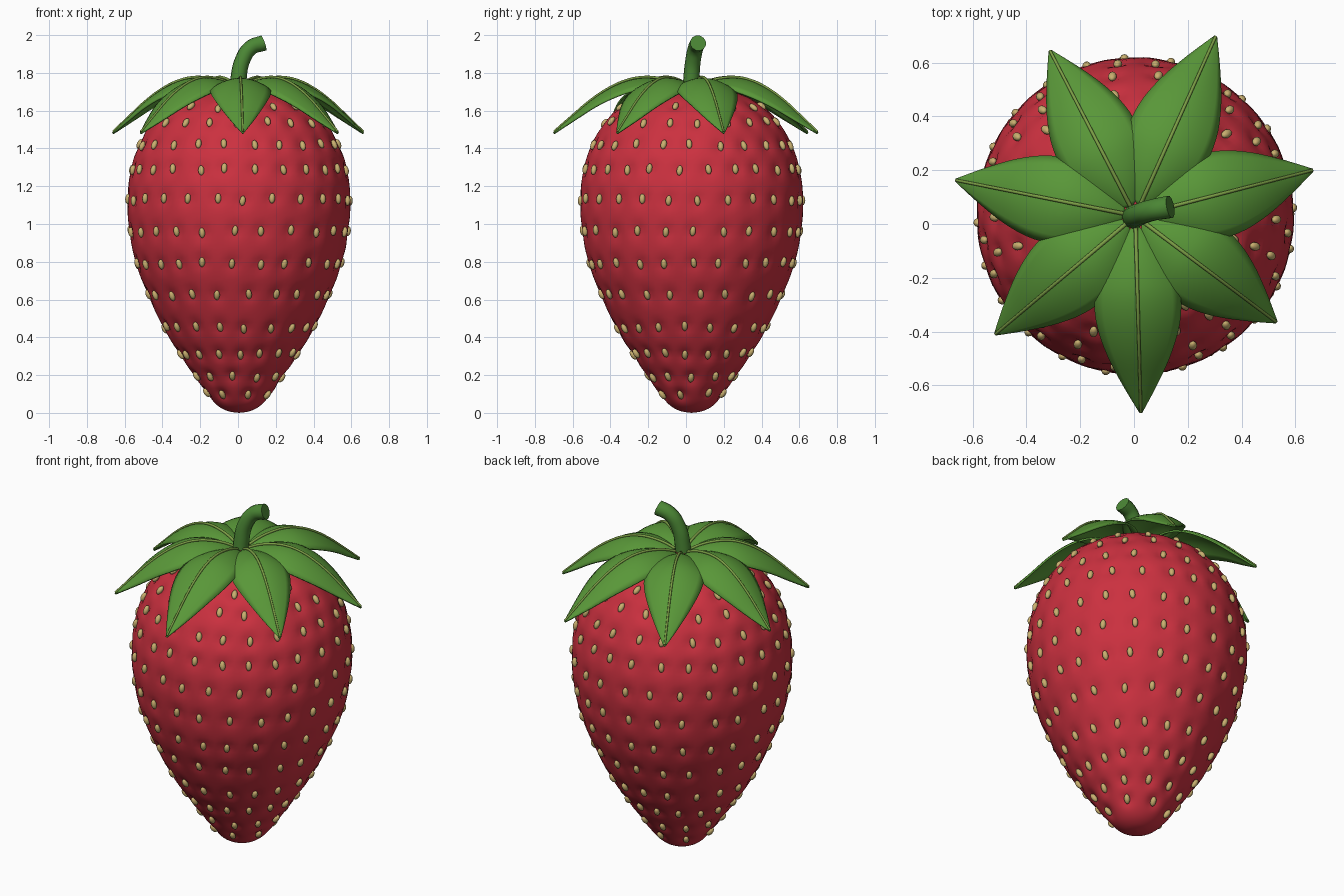
import bpy
import bmesh
import math
import random
from mathutils import Matrix, Vector, kdtree

random.seed(4)
if "Cube" in bpy.data.objects:
    bpy.data.objects.remove(bpy.data.objects["Cube"], do_unlink=True)

CENTRE = Vector((0.005, 0.03, 0))


def material(name, rgb):
    mat = bpy.data.materials.new(name)
    mat.use_nodes = True
    mat.diffuse_color = (*rgb, 1)
    mat.node_tree.nodes["Principled BSDF"].inputs["Base Color"].default_value = (*rgb, 1)
    return mat


red = material("berry red", (0.60, 0.03, 0.05))
tan = material("seed tan", (0.58, 0.43, 0.16))
leaf_green = material("leaf green", (0.10, 0.31, 0.04))
stem_green = material("stem green", (0.07, 0.24, 0.035))
rib_green = material("rib green", (0.20, 0.34, 0.06))


def sample(points, t):
    """Smooth curve through evenly weighted points, t from 0 to 1."""
    last = len(points) - 1
    i = min(int(t * last), last - 1)
    u = t * last - i
    p0, p1, p2, p3 = (Vector(points[max(0, min(last, i + k))]) for k in (-1, 0, 1, 2))
    return (p1 * 2 + (p2 - p0) * u + (p0 * 2 - p1 * 5 + p2 * 4 - p3) * u ** 2
            + (p1 * 3 - p0 - p2 * 3 + p3) * u ** 3) / 2


def add_object(name, bm, mat):
    bmesh.ops.recalc_face_normals(bm, faces=bm.faces)
    for face in bm.faces:
        face.smooth = True
    mesh = bpy.data.meshes.new(name)
    bm.to_mesh(mesh)
    bm.free()
    mesh.materials.append(mat)
    obj = bpy.data.objects.new(name, mesh)
    bpy.context.collection.objects.link(obj)
    return obj


def add_tube(name, points, radii, thickness, mat):
    curve = bpy.data.curves.new(name, "CURVE")
    curve.dimensions = "3D"
    curve.bevel_depth = thickness
    curve.bevel_resolution = 4
    curve.use_fill_caps = True
    spline = curve.splines.new("BEZIER")
    spline.bezier_points.add(len(points) - 1)
    for bp, co, radius in zip(spline.bezier_points, points, radii):
        bp.co = co
        bp.radius = radius
        bp.handle_left_type = bp.handle_right_type = "AUTO"
    curve.materials.append(mat)
    obj = bpy.data.objects.new(name, curve)
    bpy.context.collection.objects.link(obj)
    bpy.ops.object.select_all(action="DESELECT")
    obj.select_set(True)
    bpy.context.view_layer.objects.active = obj
    bpy.ops.object.convert(target="MESH")
    bpy.ops.object.shade_smooth_by_angle(angle=math.radians(40))


# Fruit outline: radius and height from bottom to top
outline = [(0, 0), (0.06, 0.01), (0.115, 0.04), (0.17, 0.1), (0.24, 0.2), (0.315, 0.31),
           (0.4, 0.45), (0.48, 0.62), (0.545, 0.79), (0.58, 0.96), (0.591, 1.13),
           (0.572, 1.29), (0.53, 1.42), (0.46, 1.54), (0.37, 1.63), (0.25, 1.69),
           (0.12, 1.72), (0, 1.73)]
STEPS, SIDES = 102, 128
fine = [sample(outline, i / STEPS) for i in range(STEPS + 1)]


def surface_at(z, angle):
    """Position, outward normal and upward tangent of the fruit at a height."""
    i = max(k for k in range(STEPS) if fine[k].y <= z)
    a, b = fine[i], fine[i + 1]
    r = a.lerp(b, (z - a.y) / (b.y - a.y)).x
    d = (b - a).normalized()
    out = Vector((math.cos(angle), math.sin(angle), 0))
    up = out * d.x + Vector((0, 0, d.y))
    normal = out * d.y - Vector((0, 0, d.x))
    return CENTRE + out * r + Vector((0, 0, z)), normal, up


# Seed rows: height, count, angle of the first seed from the front
rows = [(0.1, 7, 18), (0.19, 11, -9), (0.31, 17, 0), (0.45, 18, 5), (0.62, 20, 5),
        (0.79, 23, -4), (0.96, 23, -3), (1.13, 24, 3), (1.29, 24, 8), (1.42, 22, 8),
        (1.54, 19, 0), (1.62, 15, 6)]
seeds = bmesh.new()
spots = []
for height, count, first in rows:
    for k in range(count):
        angle = math.radians(first - 90 + k * 360 / count + random.uniform(-1.5, 1.5))
        pos, normal, up = surface_at(height + random.uniform(-0.008, 0.008), angle)
        spots.append(pos)
        side = up.cross(normal)
        frame = Matrix((side, normal, up)).transposed().to_4x4()
        place = Matrix.Translation(pos - normal * 0.003) @ frame
        place = place @ Matrix.Rotation(random.uniform(-0.15, 0.15), 4, "Y")
        bmesh.ops.create_uvsphere(seeds, u_segments=10, v_segments=8, radius=1,
                                  matrix=place @ Matrix.Diagonal((0.016, 0.015, 0.027, 1)))
add_object("seeds", seeds, tan)

# Fruit body, turned from the outline and dimpled around each seed
fruit = bmesh.new()
profile = [fruit.verts.new(CENTRE + Vector((p.x, 0, p.y))) for p in fine]
edges = [fruit.edges.new(pair) for pair in zip(profile, profile[1:])]
bmesh.ops.spin(fruit, geom=profile + edges, cent=CENTRE, axis=(0, 0, 1),
               angle=math.tau, steps=SIDES, use_duplicate=False)
bmesh.ops.remove_doubles(fruit, verts=fruit.verts, dist=0.0005)
bmesh.ops.recalc_face_normals(fruit, faces=fruit.faces)
fruit.normal_update()
tree = kdtree.KDTree(len(spots))
for i, spot in enumerate(spots):
    tree.insert(spot, i)
tree.balance()
shifts = []
for v in fruit.verts:
    dent = sum(0.016 * math.exp(-(d / 0.036) ** 2) for _, _, d in tree.find_range(v.co, 0.1))
    shifts.append(v.normal * min(dent, 0.02))
for v, shift in zip(fruit.verts, shifts):
    v.co -= shift
add_object("fruit_body", fruit, red)

# Leaves: centre line (fraction of length, height) with half width
spine = [(0.06, 1.725, 0.02), (0.16, 1.752, 0.085), (0.28, 1.767, 0.135), (0.41, 1.764, 0.158),
         (0.55, 1.73, 0.152), (0.7, 1.665, 0.118), (0.85, 1.575, 0.065), (1, 1.48, 0.003)]
ALONG, ACROSS = 24, 10
lengths = [0.73, 0.655, 0.68, 0.73, 0.69, 0.68, 0.68]
for n, length in enumerate(lengths):
    angle = math.radians(-88.4 + n * 360 / 7)
    out = Vector((math.cos(angle), math.sin(angle), 0))
    side = Vector((-out.y, out.x, 0))
    bm = bmesh.new()
    grid = []
    rib = []
    for i in range(ALONG + 1):
        reach, height, half = sample(spine, i / ALONG)
        base = CENTRE + out * reach * length + Vector((0, 0, height))
        rib.append(base + Vector((0, 0, 0.009)))
        line = []
        for j in range(ACROSS + 1):
            s = 2 * j / ACROSS - 1
            droop = 0.36 * half * s * s
            line.append(bm.verts.new(base + side * half * s - Vector((0, 0, droop))))
        grid.append(line)
    for a, b in zip(grid, grid[1:]):
        for j in range(ACROSS):
            bm.faces.new((a[j], b[j], b[j + 1], a[j + 1]))
    leaf = add_object(f"leaf_{n + 1}", bm, leaf_green)
    solid = leaf.modifiers.new("thickness", "SOLIDIFY")
    solid.thickness = 0.01
    solid.offset = 0
    # Raised midrib
    ribs = rib[::3]
    add_tube(f"leaf_rib_{n + 1}", ribs, [1.1 - 0.04 * k for k in range(len(ribs))], 0.007, rib_green)

# Curved stem
stem_path = [(0.0, 0.025, 1.66), (0.002, 0.028, 1.76), (0.025, 0.038, 1.87),
             (0.07, 0.052, 1.935), (0.135, 0.064, 1.958)]
add_tube("stem", stem_path, [1.05, 1.0, 0.95, 0.95, 1.0], 0.043, stem_green)
